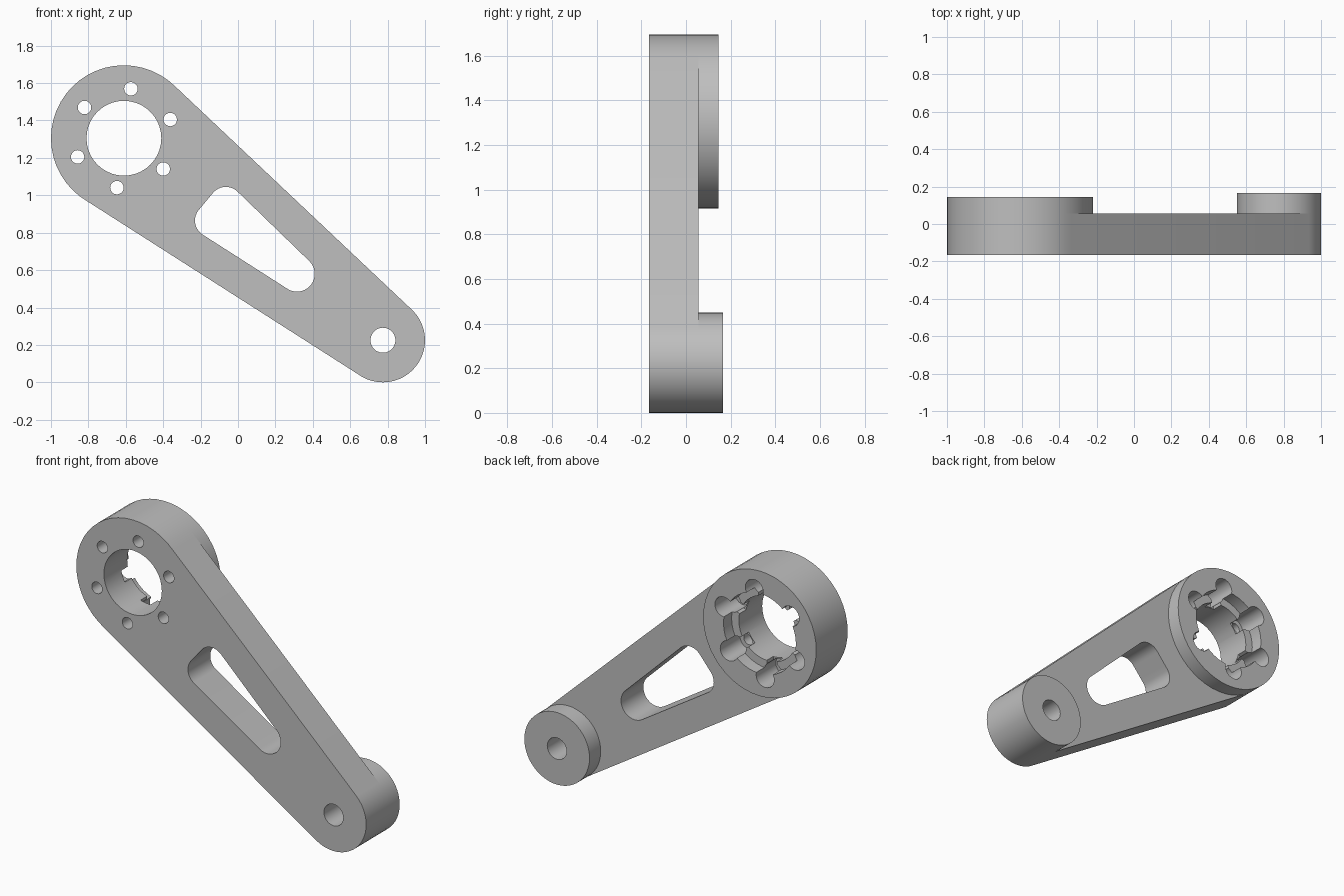
import bpy, bmesh, math
from math import cos, sin, radians, pi
from mathutils import Vector, geometry

cube = bpy.data.objects.get("Cube")
if cube:
    bpy.data.objects.remove(cube, do_unlink=True)

metal = bpy.data.materials.new("plain grey metal")
GREY = (0.52, 0.52, 0.52, 1)
metal.use_nodes = True
metal.diffuse_color = GREY
metal.node_tree.nodes["Principled BSDF"].inputs["Base Color"].default_value = GREY

HUB, PIVOT = Vector((-0.61, 1.305)), Vector((0.775, 0.225))
HUB_R, PIVOT_R = 0.39, 0.225
FRONT, WEB, HUB_BACK, PIVOT_BACK = -0.165, 0.055, 0.145, 0.165


def circle(c, r, n=40):
    return [Vector((c[0] + r * cos(2 * pi * i / n), c[1] + r * sin(2 * pi * i / n))) for i in range(n)]


def hull(*loops):
    pts = [p for loop in loops for p in loop]
    return [pts[i] for i in geometry.convex_hull_2d(pts)]


def prism(name, loop, y0, y1):
    """Solid with an (x, z) outline running from y0 to y1."""
    bm = bmesh.new()
    face = bm.faces.new([bm.verts.new((p.x, y0, p.y)) for p in loop])
    ext = bmesh.ops.extrude_face_region(bm, geom=[face])
    moved = [v for v in ext["geom"] if isinstance(v, bmesh.types.BMVert)]
    bmesh.ops.translate(bm, verts=moved, vec=(0, y1 - y0, 0))
    bmesh.ops.recalc_face_normals(bm, faces=bm.faces)
    mesh = bpy.data.meshes.new(name)
    bm.to_mesh(mesh)
    bm.free()
    mesh.materials.append(metal)
    obj = bpy.data.objects.new(name, mesh)
    bpy.context.collection.objects.link(obj)
    return obj


def combine(target, tool, operation):
    mod = target.modifiers.new(operation, "BOOLEAN")
    mod.operation, mod.solver, mod.object = operation, "EXACT", tool
    bpy.context.view_layer.objects.active = target
    bpy.ops.object.modifier_apply(modifier=mod.name)
    bpy.data.objects.remove(tool, do_unlink=True)


# tapered arm with a raised boss at each end
hub_loop, pivot_loop = circle(HUB, HUB_R, 48), circle(PIVOT, PIVOT_R, 48)
arm = prism("lever_arm", hull(hub_loop, pivot_loop), FRONT, WEB)
combine(arm, prism("hub_boss", hub_loop, WEB, HUB_BACK), "UNION")
combine(arm, prism("pivot_boss", pivot_loop, WEB, PIVOT_BACK), "UNION")

# through openings: main bore, pivot hole, rounded lightening window
window = hull(circle((-0.065, 0.955), 0.09), circle((-0.14, 0.865), 0.09), circle((0.315, 0.58), 0.095))
for name, loop in (("bore", circle(HUB, 0.2)), ("pivot_hole", circle(PIVOT, 0.067, 24)), ("window", window)):
    combine(arm, prism(name, loop, -0.4, 0.4), "DIFFERENCE")

# stepped recess behind the bore
combine(arm, prism("bore_recess", circle(HUB, 0.25), HUB_BACK - 0.08, 0.4), "DIFFERENCE")

# bolt circle: through hole, counterbore and a slot into the bore
for k in range(6):
    a = radians(22 + 60 * k)
    out, side = Vector((cos(a), sin(a))), Vector((-sin(a), cos(a)))
    c = HUB + out * 0.267
    slot = [HUB + out * r + side * s for r, s in ((0.15, -0.035), (0.26, -0.035), (0.26, 0.035), (0.15, 0.035))]
    combine(arm, prism("bolt_hole", circle(c, 0.036, 20), -0.4, 0.4), "DIFFERENCE")
    combine(arm, prism("counterbore", circle(c, 0.062, 24), -0.05, 0.4), "DIFFERENCE")
    combine(arm, prism("slot", slot, 0.0, 0.4), "DIFFERENCE")

# smooth curved walls, crisp rims
bpy.ops.object.select_all(action="DESELECT")
arm.select_set(True)
bpy.context.view_layer.objects.active = arm
bpy.ops.object.shade_smooth_by_angle(angle=radians(30))
